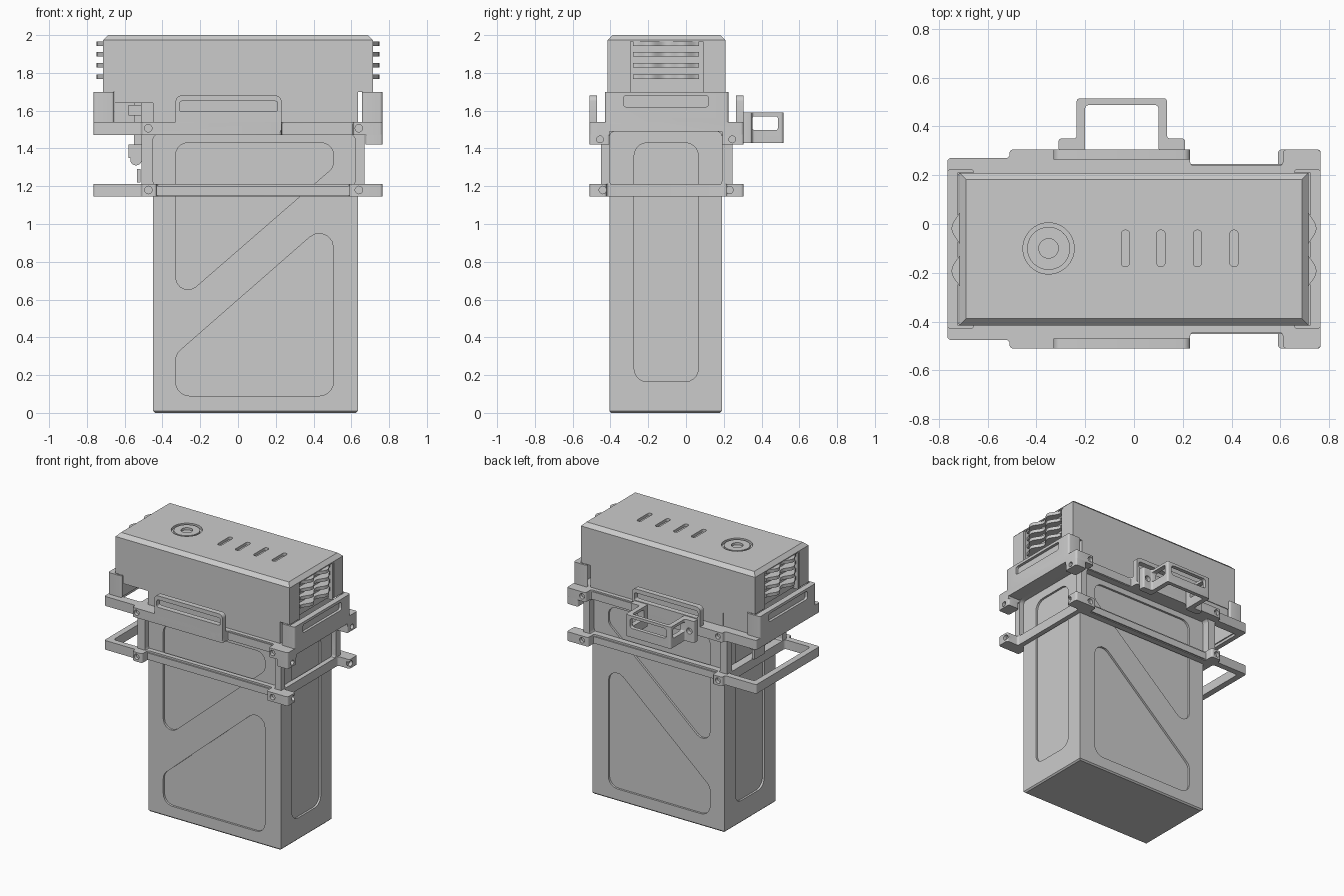
import bpy, bmesh, math
from mathutils import Vector

if "Cube" in bpy.data.objects:
    bpy.data.objects.remove(bpy.data.objects["Cube"], do_unlink=True)

grey = bpy.data.materials.new("plain_grey")
grey.use_nodes = True
grey.diffuse_color = (0.6, 0.6, 0.6, 1)
grey.node_tree.nodes["Principled BSDF"].inputs["Base Color"].default_value = (0.6, 0.6, 0.6, 1)
parts = []


def rounded(pts, r, steps=5):
    """Round every corner of a 2D polygon with an arc of radius r."""
    out = []
    for i, p in enumerate(pts):
        p = Vector((*p, 0))
        u = (Vector((*pts[i - 1], 0)) - p).normalized()
        v = (Vector((*pts[(i + 1) % len(pts)], 0)) - p).normalized()
        half = u.angle(v) / 2
        t = r / math.tan(half)
        c = p + (u + v).normalized() * (r / math.sin(half))
        a, b = (p + u * t - c).normalized(), (p + v * t - c).normalized()
        out += [(c + a.slerp(b, k / steps) * r).to_2d()[:] for k in range(steps + 1)]
    return out


def rect(a0, a1, b0, b1, r=0):
    pts = [(a0, b0), (a1, b0), (a1, b1), (a0, b1)]
    return rounded(pts, r) if r else pts


def circle(a, b, r, n=28):
    return [(a + r * math.cos(k * math.tau / n), b + r * math.sin(k * math.tau / n)) for k in range(n)]


def prism(name, axis, pts, lo, hi, bevel=None):
    """Extrude a 2D outline along an axis; bevel is (axis height z, width)."""
    place = {"x": lambda a, b, d: (d, a, b),
             "y": lambda a, b, d: (a, d, b),
             "z": lambda a, b, d: (a, b, d)}[axis]
    bm = bmesh.new()
    low = [bm.verts.new(place(a, b, lo)) for a, b in pts]
    high = [bm.verts.new(place(a, b, hi)) for a, b in pts]
    bm.faces.new(low)
    bm.faces.new(high)
    for i in range(len(pts)):
        bm.faces.new((low[i - 1], low[i], high[i], high[i - 1]))
    bmesh.ops.recalc_face_normals(bm, faces=bm.faces)
    if bevel:
        edges = [e for e in bm.edges if all(abs(v.co.z - bevel[0]) < 1e-4 for v in e.verts)]
        bmesh.ops.bevel(bm, geom=edges, offset=bevel[1], segments=1, affect="EDGES")
    mesh = bpy.data.meshes.new(name)
    bm.to_mesh(mesh)
    bm.free()
    mesh.materials.append(grey)
    ob = bpy.data.objects.new(name, mesh)
    bpy.context.collection.objects.link(ob)
    parts.append(ob)
    return ob


def cut(ob, axis, pts, lo, hi):
    """Subtract a prism from an object and bake the result."""
    tool = prism("cutter", axis, pts, lo, hi)
    tool.hide_render = True
    parts.remove(tool)
    mod = ob.modifiers.new("cut", "BOOLEAN")
    mod.operation, mod.solver, mod.object = "DIFFERENCE", "EXACT", tool
    deps = bpy.context.evaluated_depsgraph_get()
    mesh = bpy.data.meshes.new_from_object(ob.evaluated_get(deps))
    ob.modifiers.clear()
    ob.data = mesh
    bpy.data.objects.remove(tool, do_unlink=True)


# Case body with recessed panels
X0, X1, Y0, Y1 = -0.45, 0.635, -0.405, 0.19
body = prism("case_body", "z", rect(X0, X1, Y0, Y1), 0, 1.53, (0, 0.01))
lower_panel = rounded([(-0.33, 0.09), (0.505, 0.09), (0.505, 1.04), (-0.33, 0.31)], 0.075)
upper_panel = rounded([(-0.33, 0.575), (0.505, 1.30), (0.505, 1.43), (-0.33, 1.43)], 0.065)
for lo, hi in ((Y0 - 0.1, Y0 + 0.015), (Y1 - 0.015, Y1 + 0.1)):
    cut(body, "y", lower_panel, lo, hi)
    cut(body, "y", upper_panel, lo, hi)
for lo, hi in ((X0 - 0.1, X0 + 0.015), (X1 - 0.015, X1 + 0.1)):
    cut(body, "x", rect(-0.275, 0.065, 0.165, 1.43, 0.07), lo, hi)

# Head with chamfered lid, stepped underneath
head = prism("head", "y", [(-0.715, 2), (0.715, 2), (0.715, 1.7), (0.635, 1.7), (0.635, 1.5),
                           (-0.45, 1.5), (-0.45, 1.64), (-0.655, 1.64), (-0.655, 1.7), (-0.715, 1.7)],
             -0.415, 0.21, (2, 0.027))
for x in (-0.035, 0.11, 0.26, 0.41):
    cut(head, "z", rect(x - 0.017, x + 0.017, -0.175, -0.025, 0.016), 1.98, 2.1)
cut(head, "z", circle(-0.35, -0.10, 0.105, 40), 1.98, 2.1)
dial = prism("dial", "z", circle(-0.35, -0.10, 0.088, 40), 1.97, 1.997)
cut(dial, "z", circle(-0.35, -0.10, 0.04), 1.98, 2.1)
prism("rear_inner_wall", "y", rect(-0.655, -0.45, 1.53, 1.645), 0.15, 0.205)

# Wavy vent fins in a recess at both ends of the head
for s, side in ((-1, "right"), (1, "left")):
    cut(head, "x", rect(-0.31, 0.105, 1.69, 1.965), *sorted((s * 0.68, s * 0.8)))
    for y in (-0.302, 0.097):
        prism(side + "_vent_rail", "x", rect(y - 0.008, y + 0.008, 1.69, 1.965),
              *sorted((s * 0.67, s * 0.712)))
    wave = [(s * 0.67, -0.28)]
    for k in range(25):
        f = k / 24
        wave.append((s * (0.728 - 0.02 * math.cos(f * math.tau * 2)), -0.28 + 0.35 * f))
    wave.append((s * 0.67, 0.07))
    for z in (1.78, 1.84, 1.898, 1.955):
        prism(side + "_vent_fin", "z", wave, z - 0.012, z + 0.012)

# Upper frame collar
yc = -0.1025


def mirrored(front):
    """Close a front outline with its mirror image across the frame's middle."""
    return front + [(x, 2 * yc - y) for x, y in reversed(front)]


collar = prism("upper_frame", "z", rounded(mirrored(
    [(-0.765, -0.475), (-0.51, -0.475), (-0.51, -0.51), (0.23, -0.51), (0.23, -0.445),
     (0.61, -0.445), (0.61, -0.51), (0.765, -0.51)]), 0.015), 1.47, 1.54)
cut(collar, "z", rect(-0.73, -0.51, -0.41, 0.205, 0.02), 1.3, 1.7)
cut(collar, "z", rect(X0, X1, Y0, Y1), 1.3, 1.7)
cut(collar, "x", rect(Y0, Y1, 1.3, 1.49), 0.6, 0.9)

# Lower frame ring
ring = prism("lower_frame", "z", rounded(mirrored(
    [(-0.765, -0.475), (-0.51, -0.475), (-0.51, -0.51), (-0.43, -0.51), (-0.43, -0.44),
     (0.59, -0.44), (0.59, -0.51), (0.765, -0.51), (0.765, -0.42), (0.67, -0.42)]), 0.015),
    1.145, 1.213)
cut(ring, "z", rect(-0.72, -0.51, -0.43, 0.225, 0.02), 1, 1.3)
cut(ring, "z", rect(X0, X1, Y0, Y1), 1, 1.3)

# Window frames joining the two rings
for name, lo, hi in (("front_window_frame", -0.45, Y0), ("back_window_frame", Y1, 0.245)):
    ob = prism(name, "y", rect(-0.51, 0.67, 1.15, 1.53), lo, hi)
    cut(ob, "y", rect(-0.45, 0.62, 1.2, 1.475, 0.03), lo - 0.1, hi + 0.1)
for name, lo, hi in (("right_window_frame", -0.51, X0), ("left_window_frame", X1, 0.67)):
    ob = prism(name, "x", rect(-0.45, 0.245, 1.15, 1.53), lo, hi)
    cut(ob, "x", rect(Y0, Y1, 1.2, 1.49, 0.03), lo - 0.1, hi + 0.1)

# Corner lugs below the upper frame
lugs = [prism("corner_lug", "z", rect(0.675, 0.765, a, b, 0.012), 1.42, 1.475)
        for a, b in ((-0.51, Y0), (Y1, 0.305))]

# Wrap-around end brackets with an outer slot
for s, side in ((-1, "right"), (1, "left")):
    xs = sorted((s * 0.655, s * 0.765))
    ob = prism(side + "_end_bracket", "z", rect(*xs, -0.43, 0.225, 0.015), 1.49, 1.70)
    cut(ob, "z", rect(*sorted((s * 0.6, s * 0.722)), -0.416, 0.211), 1.4, 1.8)
    cut(ob, "x", rect(-0.33, 0.12, 1.62, 1.68, 0.015), *sorted((s * 0.745, s * 0.9)))

# Raised slotted plates on the front and back of the collar
for name, lo, hi in (("front_plate", -0.51, -0.47), ("back_plate", 0.265, 0.305)):
    ob = prism(name, "y", rect(-0.33, 0.23, 1.475, 1.68, 0.03), lo, hi)
    cut(ob, "y", rect(-0.31, 0.21, 1.595, 1.65, 0.012), lo - 0.1, hi + 0.1)
    for x in (-0.26, 0.155):
        cut(ob, "y", circle(x, 1.51, 0.02, 20), lo - 0.1, hi + 0.1)

# Bolt holes on the front, back and left side
for x in (-0.475, 0.64):
    for ob, z in ((collar, 1.507), (ring, 1.18)):
        cut(ob, "y", circle(x, z, 0.02, 20), -0.6, -0.485)
        cut(ob, "y", circle(x, z, 0.02, 20), 0.28, 0.4)
for y in (-0.44, 0.23):
    cut(ring, "x", circle(y, 1.18, 0.02, 20), 0.74, 0.9)
for ob, y in zip(lugs, (-0.455, 0.245)):
    cut(ob, "x", circle(y, 1.448, 0.018, 20), 0.74, 0.9)

# Back handle: a flanged loop with open sides
handle = prism("back_handle", "z", rounded(
    [(-0.31, 0.30), (-0.20, 0.30), (-0.20, 0.487), (0.10, 0.487), (0.10, 0.30), (0.21, 0.30),
     (0.21, 0.35), (0.135, 0.35), (0.135, 0.515), (-0.235, 0.515), (-0.235, 0.35), (-0.31, 0.35)],
    0.013), 1.43, 1.59)
cut(handle, "x", rect(0.352, 0.486, 1.497, 1.57, 0.01), -0.5, 0.5)
cut(handle, "y", rect(-0.2, 0.1, 1.497, 1.57, 0.02), 0.4, 0.6)
for x in (-0.272, 0.172):
    cut(handle, "y", circle(x, 1.51, 0.022, 20), 0.32, 0.5)

# Small latch mechanism hanging in the open right end
prism("latch_stem", "z", rect(-0.55, -0.51, -0.14, -0.06), 1.40, 1.64)
prism("latch_top", "z", rect(-0.58, -0.51, -0.18, -0.02), 1.575, 1.63)
prism("latch_block", "z", rect(-0.58, -0.48, -0.20, 0.0), 1.35, 1.42)
prism("latch_roller", "y", circle(-0.54, 1.34, 0.03, 20), -0.2, 0.0)
prism("latch_tab", "z", rect(-0.535, -0.515, -0.16, -0.04), 1.22, 1.29)

# Smooth the rounded corners and keep edges sharp
bpy.ops.object.select_all(action="DESELECT")
for ob in parts:
    ob.select_set(True)
bpy.context.view_layer.objects.active = body
bpy.ops.object.shade_smooth_by_angle(angle=math.radians(30))
